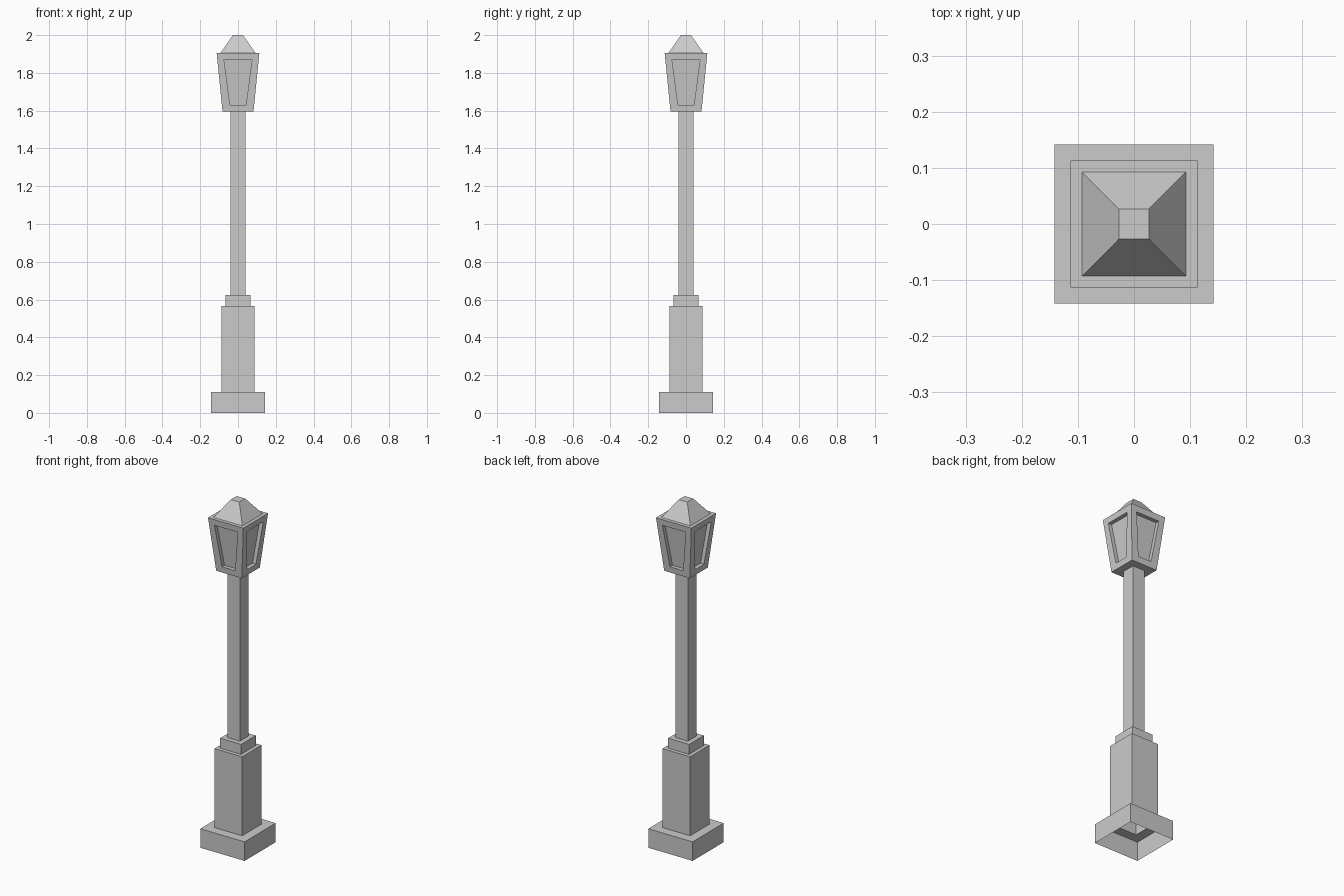
import bpy
import bmesh
from mathutils import Matrix, Vector

cube = bpy.data.objects.get("Cube")
if cube:
    bpy.data.objects.remove(cube, do_unlink=True)


def make_material(name, value):
    mat = bpy.data.materials.new(name)
    mat.use_nodes = True
    color = (value, value, value, 1)
    mat.diffuse_color = color
    mat.node_tree.nodes["Principled BSDF"].inputs["Base Color"].default_value = color
    return mat


GREY = make_material("light_grey", 0.6)


def square_ring(bm, half, z):
    return [bm.verts.new((sx * half, sy * half, z))
            for sx, sy in ((-1, -1), (1, -1), (1, 1), (-1, 1))]


def square_loft(bm, profile, cap=False):
    """Skin square sections given as (half width, height)."""
    rings = [square_ring(bm, h, z) for h, z in profile]
    for low, high in zip(rings, rings[1:]):
        for i in range(4):
            j = (i + 1) % 4
            bm.faces.new((low[i], low[j], high[j], high[i]))
    if cap:
        bm.faces.new(rings[-1])


def finish(name, bm):
    mesh = bpy.data.meshes.new(name)
    bm.to_mesh(mesh)
    bm.free()
    mesh.materials.append(GREY)
    obj = bpy.data.objects.new(name, mesh)
    bpy.context.collection.objects.link(obj)
    return obj


# Hollow stepped post, open underneath
bm = bmesh.new()
square_loft(bm, [(0.142, 0), (0.142, 0.11), (0.088, 0.11), (0.088, 0.567),
                 (0.067, 0.567), (0.067, 0.625), (0.039, 0.625), (0.039, 1.595)])
finish("post", bm)

# Lantern head: underside, flaring frame, rim and roof
BOTTOM, TOP = (0.082, 1.595), (0.113, 1.905)
PANE_DEPTH = 0.022
bm = bmesh.new()
square_loft(bm, [(0.039, 1.595), BOTTOM])
square_loft(bm, [TOP, (0.093, 1.905), (0.027, 2.0)], cap=True)


def on_front(x, z):
    """Point on the sloping front face of the lantern."""
    t = (z - BOTTOM[1]) / (TOP[1] - BOTTOM[1])
    return Vector((x, -(BOTTOM[0] + t * (TOP[0] - BOTTOM[0])), z))


def trapezoid(low, high):
    (a, z0), (b, z1) = low, high
    return [on_front(x, z) for x, z in ((-a, z0), (a, z0), (b, z1), (-b, z1))]


# Four framed sides with recessed panes
outer = trapezoid(BOTTOM, TOP)
opening = trapezoid((0.042, 1.63), (0.074, 1.87))
pane = [p + Vector((0, PANE_DEPTH, 0)) for p in opening]
for side in range(4):
    turn = Matrix.Rotation(side * 1.5707963, 3, "Z")
    rings = [[bm.verts.new(turn @ p) for p in ring] for ring in (outer, opening, pane)]
    for a, b in zip(rings, rings[1:]):
        for i in range(4):
            j = (i + 1) % 4
            bm.faces.new((a[i], a[j], b[j], b[i]))
    bm.faces.new(rings[-1])
bmesh.ops.remove_doubles(bm, verts=bm.verts, dist=0.0005)
finish("lantern", bm)
